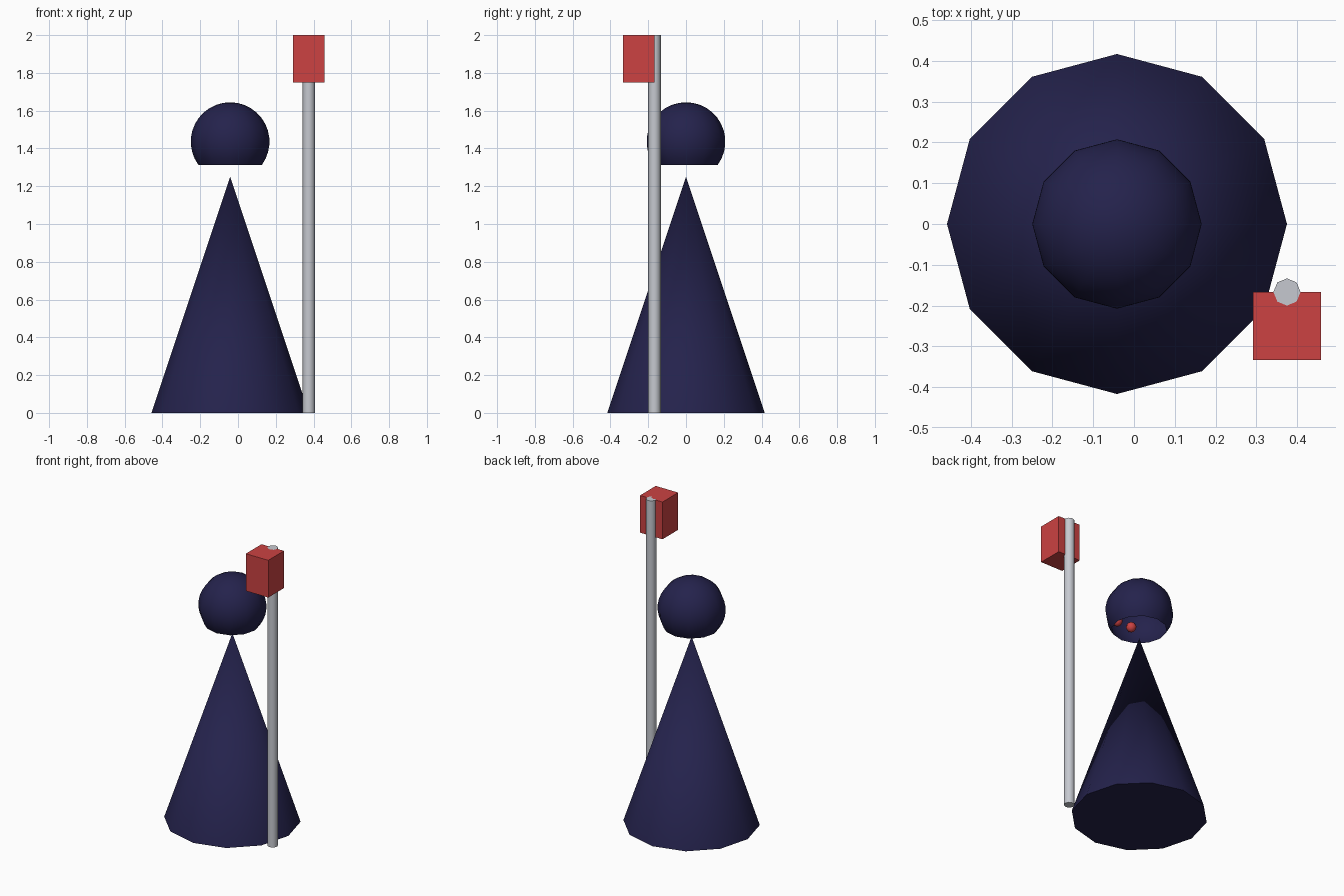
import bpy, bmesh, math

if "Cube" in bpy.data.objects:
    bpy.data.objects.remove(bpy.data.objects["Cube"])


def srgb(r, g, b):
    f = lambda c: c / 12.92 if c <= 0.04045 else ((c + 0.055) / 1.055) ** 2.4
    return (f(r / 255), f(g / 255), f(b / 255), 1)


def material(name, *rgb):
    m = bpy.data.materials.new(name)
    m.diffuse_color = srgb(*rgb)
    m.use_nodes = True
    m.node_tree.nodes["Principled BSDF"].inputs["Base Color"].default_value = m.diffuse_color
    return m


NAVY = material("navy cloth", 36, 34, 76)
RED = material("red", 204, 66, 66)
GREY = material("pale grey", 198, 201, 208)
CX = -0.0417  # centre line of the robed figure


def finish(name, mat, angle=None):
    ob = bpy.context.object
    ob.name = name
    ob.data.materials.append(mat)
    if angle:
        bpy.ops.object.shade_smooth_by_angle(angle=math.radians(angle))
    return ob


# Robe: 12-sided cone, a corner on the x axis
bpy.ops.mesh.primitive_cone_add(vertices=12, radius1=0.4167, radius2=0, depth=1.25,
                                location=(CX, 0, 0.625), rotation=(0, 0, math.pi / 2))
finish("robe", NAVY, 40)

# Hood: open shell, a sphere cut off at 70 percent of its arc
R, RINGS, SIDES = 0.2083, 12, 12
bm = bmesh.new()
top = bm.verts.new((0, 0, R))
prev = None
for i in range(1, RINGS + 1):
    t = 0.7 * math.pi * i / RINGS
    ring = [bm.verts.new((R * math.sin(t) * math.cos(a), R * math.sin(t) * math.sin(a), R * math.cos(t)))
            for a in (2 * math.pi * k / SIDES for k in range(SIDES))]
    for k in range(SIDES):
        n = (k + 1) % SIDES
        if prev:
            bm.faces.new((prev[k], ring[k], ring[n], prev[n]))
        else:
            bm.faces.new((top, ring[k], ring[n]))
    prev = ring
mesh = bpy.data.meshes.new("hood")
bm.to_mesh(mesh)
bm.free()
hood = bpy.data.objects.new("hood", mesh)
hood.location = (CX, 0, 1.436)
bpy.context.collection.objects.link(hood)
bpy.ops.object.select_all(action='DESELECT')
hood.select_set(True)
bpy.context.view_layer.objects.active = hood
finish("hood", NAVY, 40)

# Eyes: two small balls inside the front of the hood
for side, s in (("left", -1), ("right", 1)):
    bpy.ops.mesh.primitive_uv_sphere_add(segments=8, ring_count=8, radius=0.032,
                                         location=(CX + s * 0.055, -0.142, 1.414))
    finish(side + "_eye", RED, 60)

# Staff: 8-sided pole, corners on the axes
bpy.ops.mesh.primitive_cylinder_add(vertices=8, radius=0.0333, depth=2,
                                    location=(0.375, -0.1667, 1))
finish("staff", GREY, 50)

# Banner: red box hung on the front of the staff
bpy.ops.mesh.primitive_cube_add(size=1, location=(0.375, -0.25, 1.875))
box = finish("banner", RED)
box.scale = (0.1667, 0.1667, 0.25)
